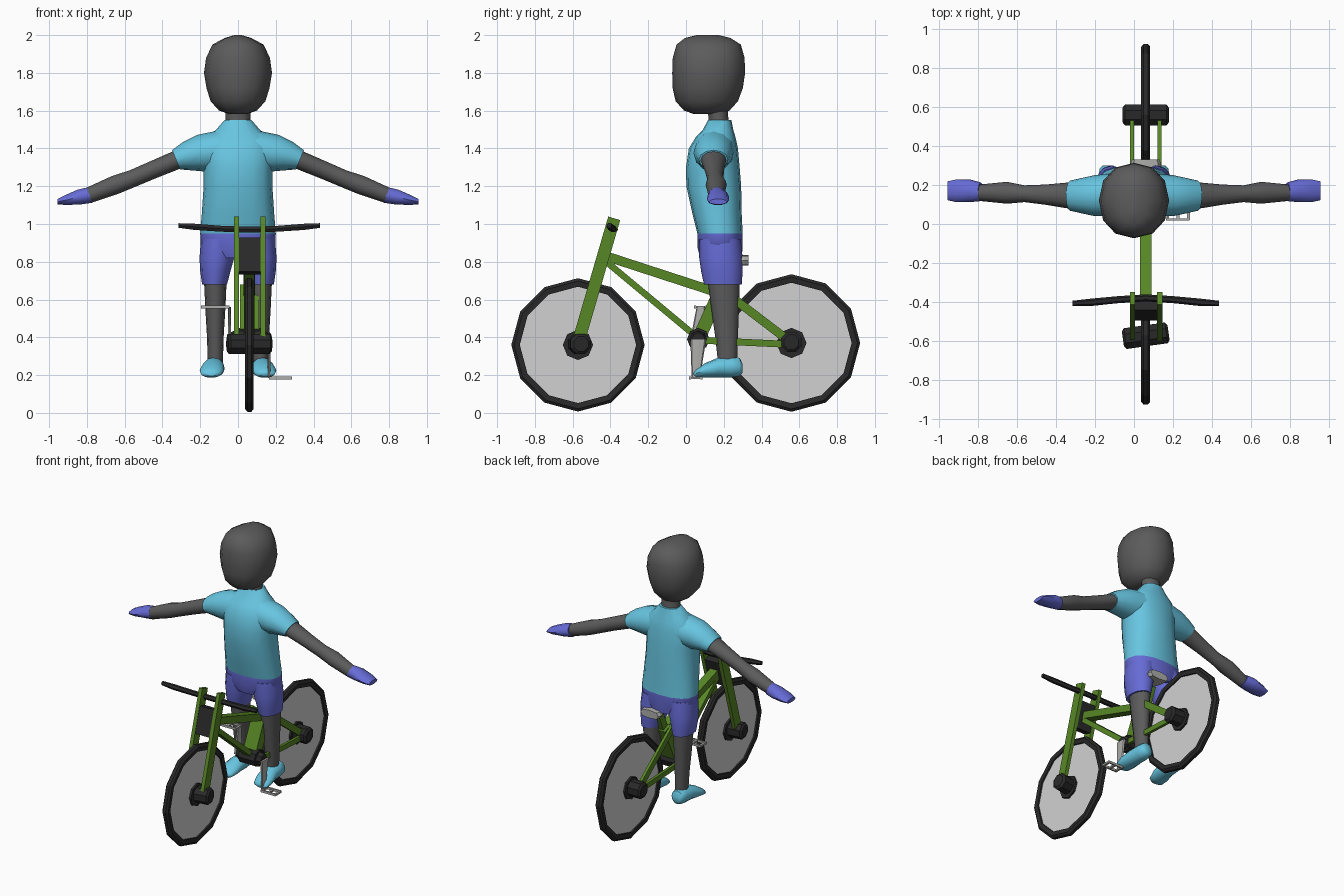
import bpy, bmesh, math
from mathutils import Vector, Matrix

if "Cube" in bpy.data.objects:
    bpy.data.objects.remove(bpy.data.objects["Cube"])

BX = 0.06  # bicycle centre line


def mat(name, r, g, b):
    m = bpy.data.materials.new(name)
    m.diffuse_color = [(c / 255) ** 2.2 for c in (r, g, b)] + [1]
    m.use_nodes = True
    m.node_tree.nodes["Principled BSDF"].inputs["Base Color"].default_value = m.diffuse_color
    return m


CYAN = mat("cyan cloth", 103, 196, 224)
BLUE = mat("blue cloth", 102, 107, 212)
SKIN = mat("dark grey skin", 92, 92, 92)
GREEN = mat("green paint", 88, 134, 42)
BLACK = mat("black rubber", 45, 45, 45)
DISC = mat("light grey disc", 208, 208, 208)
METAL = mat("grey metal", 172, 172, 170)


def finish(name, bm, material, smooth=False, mirror=False):
    bmesh.ops.recalc_face_normals(bm, faces=bm.faces)
    me = bpy.data.meshes.new(name)
    bm.to_mesh(me)
    bm.free()
    me.materials.append(material)
    ob = bpy.data.objects.new(name, me)
    bpy.context.collection.objects.link(ob)
    if mirror:
        ob.modifiers.new("mirror", 'MIRROR')
    if smooth:
        bpy.ops.object.select_all(action='DESELECT')
        ob.select_set(True)
        bpy.context.view_layer.objects.active = ob
        bpy.ops.object.shade_smooth_by_angle(angle=math.radians(50))
    return ob


def loft(name, rings, material, n=12, power=1.0, smooth=True, mirror=False):
    """Skin over rings given as (centre, half axis a, half axis b)."""
    bm = bmesh.new()
    loops = []
    for c, a, b in rings:
        c, a, b = Vector(c), Vector(a), Vector(b)
        loop = []
        for i in range(n):
            t = 2 * math.pi * i / n
            u, v = math.cos(t), math.sin(t)
            u = math.copysign(abs(u) ** power, u) if abs(u) > 1e-6 else 0
            v = math.copysign(abs(v) ** power, v) if abs(v) > 1e-6 else 0
            loop.append(bm.verts.new(c + a * u + b * v))
        loops.append(loop)
    for p, q in zip(loops, loops[1:]):
        for i in range(n):
            j = (i + 1) % n
            bm.faces.new((p[i], p[j], q[j], q[i]))
    bm.faces.new(loops[0])
    bm.faces.new(loops[-1])
    return finish(name, bm, material, smooth, mirror)


def upright(rows):  # rows of z, x, y, rx, ry
    return [((x, y, z), (rx, 0, 0), (0, ry, 0)) for z, x, y, rx, ry in rows]


def sideways(rows):  # rows of x, z, half height, y, half depth, tilt
    out = []
    for x, z, h, y, d, deg in rows:
        t = math.radians(deg)
        out.append(((x, y, z), (0, d, 0), (h * math.sin(t), 0, h * math.cos(t))))
    return out


def add_box(bm, centre, size, rot=Matrix()):
    m = Matrix.Translation(centre) @ rot @ Matrix.Diagonal((*size, 1))
    bmesh.ops.create_cube(bm, size=1, matrix=m)


def beam(name, x, p, q, width, depth, material):
    """Rectangular bar from p to q, each (y, z)."""
    d = Vector((0, q[0] - p[0], q[1] - p[1]))
    bm = bmesh.new()
    rot = Matrix.Rotation(-math.atan2(d.y, d.z), 4, 'X')
    add_box(bm, (x, (p[0] + q[0]) / 2, (p[1] + q[1]) / 2), (width, depth, d.length), rot)
    return finish(name, bm, material)


def lathe(name, profile, n, y, z, material, closed=False, yaw=0, phase=0):
    """Spin (x, radius) points around the x axis."""
    bm = bmesh.new()
    loops = []
    rot = Matrix.Rotation(yaw, 3, 'Z')
    for px, r in profile:
        ring = []
        for i in range(n):
            t = 2 * math.pi * i / n + phase
            v = rot @ Vector((px, r * math.sin(t), r * math.cos(t)))
            ring.append(bm.verts.new(v + Vector((BX, y, z))))
        loops.append(ring)
    pairs = list(zip(loops, loops[1:]))
    if closed:
        pairs.append((loops[-1], loops[0]))
    else:
        bm.faces.new(loops[0])
        bm.faces.new(loops[-1])
    for p, q in pairs:
        for i in range(n):
            j = (i + 1) % n
            bm.faces.new((p[i], p[j], q[j], q[i]))
    return finish(name, bm, material)


# ---- Rider: head, neck and clothes
loft("head", upright([
    (1.583, 0, .11, .05, .07), (1.60, 0, .11, .10, .12), (1.65, 0, .11, .145, .165),
    (1.72, 0, .115, .167, .186), (1.80, 0, .12, .18, .193), (1.88, 0, .12, .169, .19),
    (1.95, 0, .12, .135, .17), (1.985, 0, .115, .07, .12), (2.0, 0, .115, .02, .06)]),
    SKIN, power=.92)
loft("neck", upright([(1.50, 0, .175, .075, .06), (1.56, 0, .172, .065, .052),
                      (1.63, 0, .165, .07, .055)]), SKIN)
loft("shirt", upright([
    (.95, 0, .18, .20, .12), (1.05, 0, .165, .192, .13), (1.2, 0, .147, .182, .145),
    (1.3, 0, .142, .182, .142), (1.4, 0, .145, .19, .13), (1.46, 0, .157, .165, .105),
    (1.5, 0, .17, .115, .08), (1.55, 0, .178, .072, .062)]), CYAN, n=16, power=.85)
loft("sleeve", sideways([
    (.08, 1.39, .11, .15, .11, 0), (.2, 1.375, .098, .145, .105, 10),
    (.27, 1.358, .078, .145, .09, 18), (.328, 1.34, .055, .145, .077, 22)]),
    CYAN, mirror=True)
loft("shorts_waist", upright([(.95, 0, .18, .20, .12), (.88, 0, .18, .198, .12),
                              (.82, 0, .185, .12, .11)]), BLUE, n=16, power=.85)
loft("shorts_leg", upright([(.92, .1, .18, .096, .11), (.82, .112, .185, .092, .115),
                            (.75, .12, .19, .08, .11), (.68, .124, .195, .066, .1)]),
     BLUE, mirror=True)

# ---- Rider: limbs
loft("arm", sideways([
    (.31, 1.345, .05, .145, .07, 22), (.45, 1.287, .047, .15, .052, 22),
    (.56, 1.24, .046, .155, .043, 20), (.65, 1.207, .05, .16, .056, 20),
    (.79, 1.152, .042, .16, .042, 18)]), SKIN, mirror=True)
loft("hand", sideways([
    (.785, 1.153, .045, .165, .048, 18), (.84, 1.143, .042, .17, .058, 12),
    (.91, 1.127, .028, .17, .058, 8), (.955, 1.118, .015, .17, .048, 0)]),
    BLUE, n=10, mirror=True)
loft("leg", upright([(.70, .12, .20, .06, .085), (.55, .12, .207, .053, .073),
                     (.4, .12, .215, .044, .06), (.26, .12, .22, .04, .05)]),
     SKIN, mirror=True)
loft("shoe", [((x, y, z), (rx, 0, 0), (0, 0, rz)) for y, x, z, rx, rz in [
    (.30, .133, .235, .025, .022), (.285, .13, .243, .045, .048),
    (.24, .128, .243, .055, .055), (.17, .13, .24, .058, .052),
    (.10, .138, .225, .065, .038), (.055, .142, .21, .055, .024),
    (.04, .142, .207, .03, .012)]], CYAN, mirror=True)

# ---- Wheels with hubs
for label, y, z, r, yaw in (("front", -.572, .36, .353, math.radians(8)),
                            ("rear", .558, .37, .364, 0)):
    lathe(label + "_tyre", [(-.019, r - .045), (-.023, r - .015), (-.011, r), (.011, r),
                            (.023, r - .015), (.019, r - .045)], 12, y, z, BLACK, True)
    lathe(label + "_disc", [(-.008, r - .035), (.008, r - .035)], 12, y, z, DISC)
    lathe(label + "_hub_flange", [(-.022, .08), (.022, .08)], 8, y, z, BLACK)
    lathe(label + "_hub", [(-.118, .042), (-.106, .058), (.106, .058), (.118, .042)],
          8, y, z + .005, BLACK, yaw=yaw, phase=math.pi / 8)

# ---- Frame
for side, x in (("left", -.008), ("right", .132)):
    beam(side + "_fork", x, (-.575, .36), (-.38, 1.03), .026, .066, GREEN)
    beam(side + "_seat_stay", x - .002, (.16, .675), (.56, .37), .02, .046, GREEN)
    beam(side + "_chain_stay", x - .002, (.07, .385), (.56, .362), .02, .036, GREEN)
beam("head_block", BX, (-.465, .74), (-.412, .92), .124, .06, BLACK)
beam("top_tube", BX, (-.44, .835), (.18, .633), .06, .05, GREEN)
beam("down_tube", BX, (-.44, .815), (.065, .395), .055, .034, GREEN)
beam("seat_tube", BX, (.065, .39), (.19, .665), .10, .07, GREEN)
beam("seat_post", BX, (.17, .62), (.235, .77), .06, .05, GREEN)

# Saddle, wide at the back
loft("saddle", [((BX, y, .807), (w, 0, 0), (0, 0, .028)) for y, w in
                [(.10, .02), (.2, .04), (.27, .07), (.31, .078), (.33, .07)]],
     METAL, n=8, power=.6, smooth=False)

# Handlebar, gently swept
loft("handlebar", [((BX + s, y, z), (0, r, 0), (0, 0, r)) for s, y, z, r in [
    (-.375, -.407, .992, .014), (-.29, -.402, .985, .019), (-.15, -.388, .975, .018),
    (0, -.378, .97, .018), (.15, -.388, .975, .018), (.29, -.402, .985, .019),
    (.375, -.407, .992, .014)]], BLACK, n=6, smooth=False)

# ---- Bottom bracket, cranks and pedals
lathe("bottom_bracket", [(-.1, .035), (-.08, .045), (-.065, .045), (-.065, .06), (.065, .06),
                         (.065, .045), (.08, .045), (.1, .035)], 8, .065, .39, BLACK)
for side, x, end, pedal_x in (("right", .165, (.052, .185), .225),
                              ("left", -.045, (.078, .56), -.12)):
    p, q = Vector((x, .065, .39)), Vector((x, *end))
    loft(side + "_crank", [(p, (.009, 0, 0), (0, .042, 0)),
                           (q, (.007, 0, 0), (0, .022, 0))], METAL, n=8, power=.6, smooth=False)
    bm = bmesh.new()
    half = abs(pedal_x - x)
    for dy in (-.03, .03):
        add_box(bm, (pedal_x, end[0] + dy, end[1]), (2 * half, .01, .016))
    for k in (-.9, 0, .9):
        add_box(bm, (pedal_x + k * half, end[0], end[1]), (.016, .064, .012))
    finish(side + "_pedal", bm, METAL)
